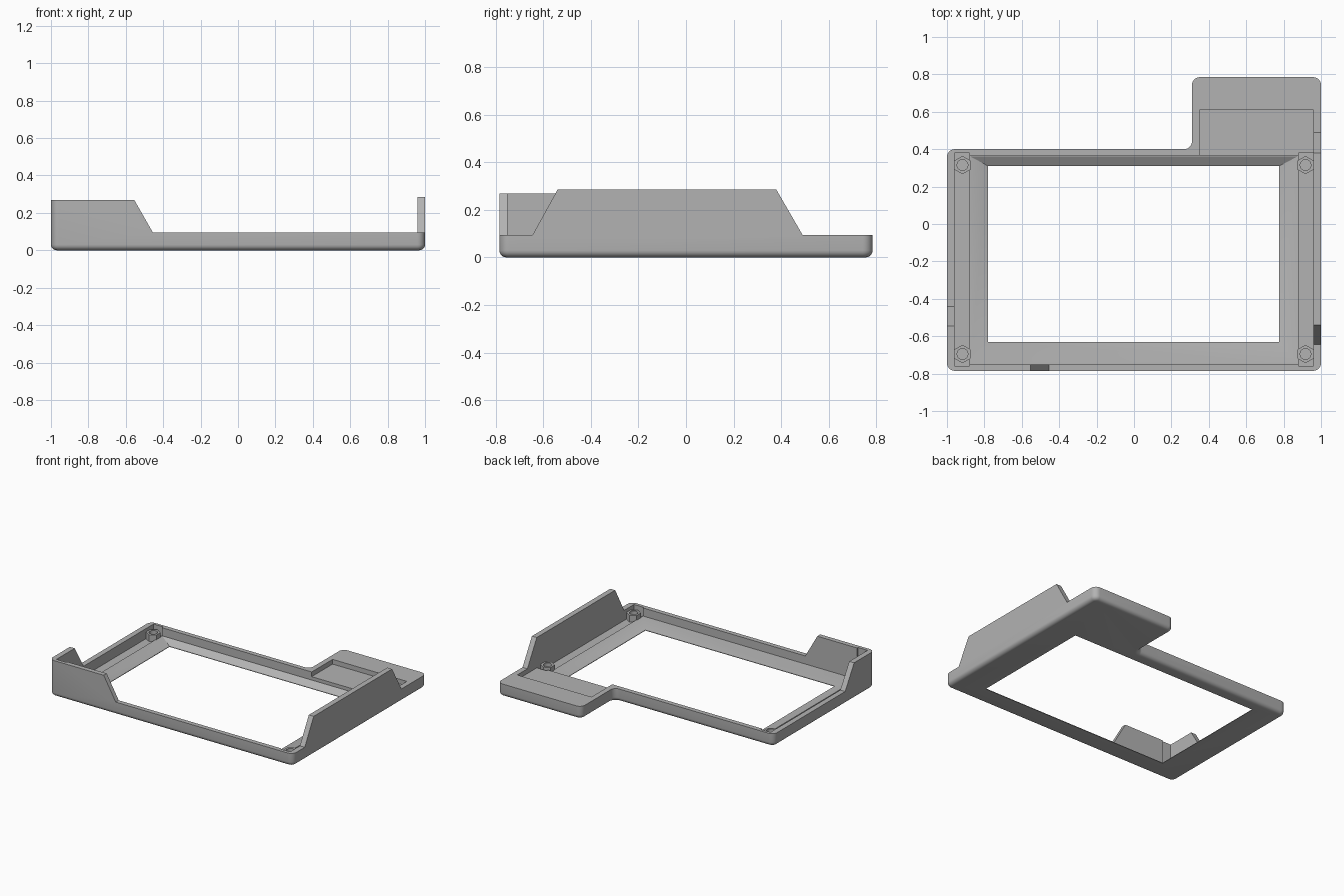
import bpy, bmesh, math
from mathutils import Vector

cube = bpy.data.objects.get("Cube")
if cube:
    bpy.data.objects.remove(cube, do_unlink=True)

grey = bpy.data.materials.new("light_grey_plastic")
grey.use_nodes = True
colour = (0.45, 0.45, 0.45, 1)
grey.diffuse_color = colour
grey.node_tree.nodes["Principled BSDF"].inputs["Base Color"].default_value = colour

RIM, FLOOR, TOP = 0.095, 0.035, 0.285
HIGH = 0.4


def finish(name, bm):
    bmesh.ops.recalc_face_normals(bm, faces=bm.faces[:])
    mesh = bpy.data.meshes.new(name)
    bm.to_mesh(mesh)
    bm.free()
    mesh.materials.append(grey)
    ob = bpy.data.objects.new(name, mesh)
    bpy.context.collection.objects.link(ob)
    return ob


def prism(points, direction):
    """Extrude a flat 3D polygon along a direction."""
    bm = bmesh.new()
    face = bm.faces.new([bm.verts.new(p) for p in points])
    moved = bmesh.ops.extrude_face_region(bm, geom=[face])["geom"]
    verts = [g for g in moved if isinstance(g, bmesh.types.BMVert)]
    bmesh.ops.translate(bm, verts=verts, vec=Vector(direction))
    return bm


def rect(x0, x1, y0, y1, z):
    return [(x0, y0, z), (x1, y0, z), (x1, y1, z), (x0, y1, z)]


def select(ob):
    bpy.ops.object.select_all(action="DESELECT")
    ob.select_set(True)
    bpy.context.view_layer.objects.active = ob


def cut(ob, bm):
    cutter = finish("cutter", bm)
    cutter.hide_render = True
    mod = ob.modifiers.new("cut", "BOOLEAN")
    mod.operation, mod.solver, mod.object = "DIFFERENCE", "EXACT", cutter
    select(ob)
    bpy.ops.object.modifier_apply(modifier=mod.name)
    bpy.data.objects.remove(cutter, do_unlink=True)


def cut_box(ob, x0, x1, y0, y1, z0, z1=HIGH):
    cut(ob, prism(rect(x0, x1, y0, y1, z0), (0, 0, z1 - z0)))


def slope_end(low, high, z_high):
    """Continue a wall's sloped end up to the cutter top."""
    return low + (high - low) * (HIGH - RIM) / (z_high - RIM)


# Tall outer block with rounded corners and a rounded lower edge
outline = [(-1, -0.785), (1, -0.785), (1, 0.785), (0.31, 0.785), (0.31, 0.4), (-1, 0.4)]
bm = prism([(x, y, 0) for x, y in outline], (0, 0, TOP))
upright = [e for e in bm.edges if abs(e.verts[0].co.z - e.verts[1].co.z) > 0.1]
bmesh.ops.bevel(bm, geom=upright, offset=0.042, segments=7, profile=0.5,
                affect="EDGES", clamp_overlap=False)
lower = [e for e in bm.edges if all(v.co.z < 0.001 for v in e.verts)]
bmesh.ops.bevel(bm, geom=lower, offset=0.03, segments=5, profile=0.5,
                affect="EDGES", clamp_overlap=False)
frame = finish("bezel_frame", bm)

# Lower everything between the side walls to the rim, leaving the front corner wall
x_end = slope_end(-0.455, -0.555, 0.27)
cut(frame, prism([(-0.455, -1, RIM), (0.96, -1, RIM), (0.96, -1, HIGH), (x_end, -1, HIGH)], (0, 2, 0)))
cut_box(frame, -1.1, -0.4, -1, 1, 0.268)

# Sloped ends of the side walls: x range, y at rim, y at wall top, wall top, far y
for x0, x1, y_low, y_high, z_high, y_far in (
        (0.5, 1.1, -0.645, -0.54, TOP, -1),
        (0.5, 1.1, 0.49, 0.38, TOP, 1),
        (-1.1, -0.4, -0.44, -0.545, 0.268, 1)):
    y_end = slope_end(y_low, y_high, z_high)
    cut(frame, prism([(x0, y_low, RIM), (x0, y_far, RIM), (x0, y_far, HIGH), (x0, y_end, HIGH)],
                     (x1 - x0, 0, 0)))

# Main pocket, shallow tab pocket and side grooves
cut_box(frame, -0.96, 0.96, -0.75, 0.365, FLOOR)
cut_box(frame, 0.35, 0.96, 0.3, 0.61, 0.06)
for x0, x1 in ((-0.96, -0.88), (0.88, 0.96)):
    cut_box(frame, x0, x1, -0.76, 0.38, 0.02)

# Window with sloping edges that narrow towards the underside
cut_box(frame, -0.78, 0.775, -0.63, 0.31, -0.1, 0.1)
bm = bmesh.new()
low = [bm.verts.new(p) for p in rect(-0.78, 0.775, -0.63, 0.31, 0.004)]
high = [bm.verts.new(p) for p in rect(-0.879, 0.879, -0.748, 0.363, 0.037)]
bm.faces.new(low)
bm.faces.new(high)
for i in range(4):
    j = (i + 1) % 4
    bm.faces.new([low[i], low[j], high[j], high[i]])
cut(frame, bm)
select(frame)
bpy.ops.object.shade_smooth_by_angle(angle=math.radians(30))


def ring(x, y, z, radius, sides):
    return [(x + radius * math.sin(math.tau * i / sides),
             y + radius * math.cos(math.tau * i / sides), z) for i in range(sides)]


# Hexagonal screw posts with round holes
for side, x in (("right", -0.917), ("left", 0.917)):
    for end, y in (("front", -0.695), ("back", 0.315)):
        post = finish(f"{end}_{side}_screw_post", prism(ring(x, y, 0.015, 0.049, 6), (0, 0, 0.055)))
        cut(post, prism(ring(x, y, 0.025, 0.029, 20), (0, 0, 0.1)))
        select(post)
        bpy.ops.object.shade_smooth_by_angle(angle=math.radians(30))
